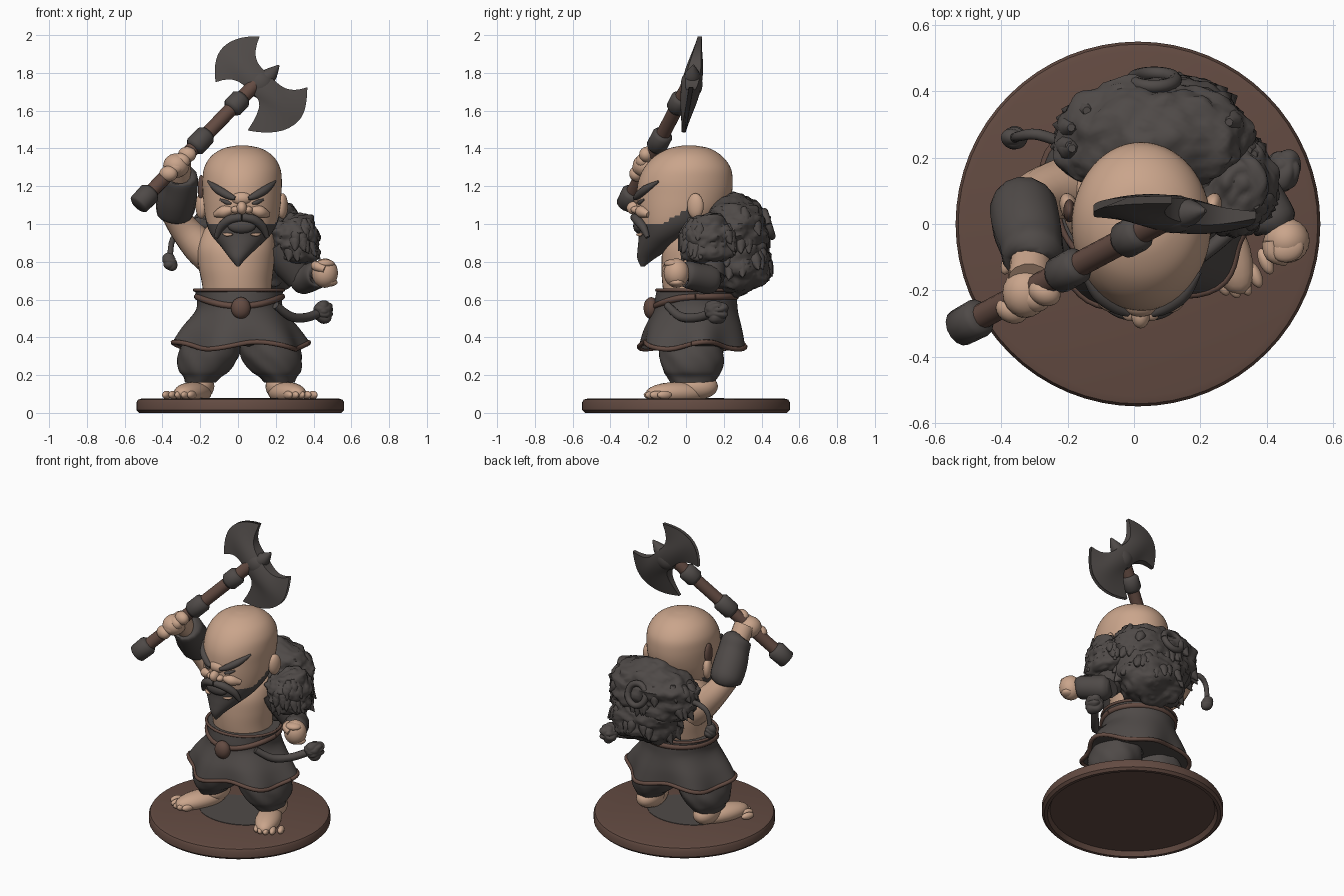
import bpy, bmesh, math, random
from mathutils import Vector, Matrix, noise

if "Cube" in bpy.data.objects:
    bpy.data.objects.remove(bpy.data.objects["Cube"])

random.seed(4)
TAU = 2 * math.pi


def material(name, rgb):
    m = bpy.data.materials.new(name)
    m.diffuse_color = (*rgb, 1)
    m.use_nodes = True
    m.node_tree.nodes["Principled BSDF"].inputs["Base Color"].default_value = m.diffuse_color
    return m


SKIN = material("skin", (0.59, 0.375, 0.26))
GREY = material("charcoal grey", (0.078, 0.068, 0.064))
BROWN = material("dark brown", (0.125, 0.07, 0.054))


def finish(name, bm, mats, rule=None, sharp=60):
    bmesh.ops.recalc_face_normals(bm, faces=bm.faces)
    for f in bm.faces:
        f.smooth = True
        if rule:
            f.material_index = rule(f.calc_center_median())
    me = bpy.data.meshes.new(name)
    bm.to_mesh(me)
    bm.free()
    for m in mats:
        me.materials.append(m)
    me.set_sharp_from_angle(angle=math.radians(sharp))
    ob = bpy.data.objects.new(name, me)
    bpy.context.collection.objects.link(ob)
    return ob


def curve(pts, n=5):
    """Catmull-Rom through tuples of any length."""
    p = [pts[0]] + list(pts) + [pts[-1]]
    out = []
    for i in range(1, len(p) - 2):
        for k in range(n):
            t = k / n
            out.append([0.5 * (2 * b + (c - a) * t + (2 * a - 5 * b + 4 * c - d) * t * t
                               + (3 * b - a - 3 * c + d) * t ** 3)
                        for a, b, c, d in zip(p[i - 1], p[i], p[i + 1], p[i + 2])])
    return out + [list(pts[-1])]


def skin_rings(name, rings, mats, rule=None, sharp=60):
    bm = bmesh.new()
    loops = [[bm.verts.new(v) for v in r] for r in rings]
    n = len(loops[0])
    for a, b in zip(loops, loops[1:]):
        for i in range(n):
            bm.faces.new((a[i], a[(i + 1) % n], b[(i + 1) % n], b[i]))
    bm.faces.new(loops[0])
    bm.faces.new(loops[-1])
    return finish(name, bm, mats, rule, sharp)


def loft(name, rings, mats, rule=None, seg=40, n=5, wave=None, sharp=60):
    """Stacked ellipses (z, cx, rx, y_front, y_back)."""
    out = []
    for z, cx, rx, y0, y1 in (curve(rings, n) if n > 1 else rings):
        loop = []
        for i in range(seg):
            a = TAU * i / seg
            k, dz = wave(a, z) if wave else (1, 0)
            loop.append((cx + rx * k * math.cos(a),
                         (y0 + y1) / 2 + (y1 - y0) / 2 * k * math.sin(a), z + dz))
        out.append(loop)
    skin_rings(name, out, mats, rule, sharp)
    return out


def tube(name, pts, mat, seg=14, n=4):
    """Round tube through (x, y, z, radius)."""
    c = curve(pts, n) if n > 1 else pts
    P = [Vector(p[:3]) for p in c]
    side, rings = None, []
    for i, p in enumerate(P):
        t = (P[min(i + 1, len(P) - 1)] - P[max(i - 1, 0)]).normalized()
        side = t.orthogonal() if side is None else side - t * side.dot(t)
        side.normalize()
        up = t.cross(side)
        rings.append([p + c[i][3] * (side * math.cos(TAU * k / seg) + up * math.sin(TAU * k / seg))
                      for k in range(seg)])
    return skin_rings(name, rings, [mat])


def blob(name, c, r, mat, rot=0, fur=0):
    """Ellipsoid, turned about z; fur adds clumpy noise."""
    bm = bmesh.new()
    bmesh.ops.create_icosphere(bm, subdivisions=5 if fur else 3, radius=1)
    M = Matrix.Rotation(rot, 3, 'Z')
    for v in bm.verts:
        d = v.co.copy()
        p = M @ Vector((d.x * r[0], d.y * r[1], d.z * r[2])) + Vector(c)
        if fur:
            q = Vector((p.x * 8, p.y * 8, p.z * 16))
            p += d * fur * (noise.noise(q) + 0.8 * abs(noise.noise(q * 2.1)))
        v.co = p
    return finish(name, bm, [mat], sharp=50)


# Round base with a hollow underside
R = [(.03, .50), (.0, .515), (.0, .535), (.015, .55), (.055, .55), (.07, .542), (.076, .52)]
loft("base", [(z, .012, r, -r, r) for z, r in R], [BROWN], seg=64, n=1, sharp=40)
loft("base_patch", [(.074, 0, .25, -.2, .2), (.079, 0, .25, -.2, .2)], [GREY], n=1)

# Legs and feet
for s, side in ((-1, "right"), (1, "left")):
    x = .01 + s * .18
    loft(side + "_trouser_leg", [(.16, x + s * .03, .08, -.08, .15), (.19, x + s * .02, .1, -.1, .17),
         (.22, x + s * .01, .132, -.12, .185), (.27, x - s * .005, .155, -.135, .2),
         (.33, x - s * .02, .162, -.14, .2), (.45, x - s * .04, .14, -.13, .2)], [GREY],
         wave=lambda a, z: (1 + .02 * math.sin(7 * a + 40 * z), 0))
    blob(side + "_ankle", (x + s * .03, .06, .14), (.075, .11, .07), SKIN)
    blob(side + "_foot", (x + s * .07, -.05, .105), (.078, .175, .058), SKIN, rot=s * .42)
    for k in range(5):
        blob(side + "_toe", (x + s * (.075 + .033 * k), -.185 + .008 * (k - 1) ** 2, .095),
             (.02, .042, .022), SKIN, rot=s * .42)


# Tunic skirt with folds, trimmed hem, belt, knot and belt tassel
def folds(a, z):
    low = max(0, .55 - z)
    return 1 + .35 * low * math.sin(6 * a + .4), low * (.1 * math.sin(4 * a + .5) - .03)


skirt = loft("skirt", [(.36, .015, .34, -.24, .305), (.375, .015, .34, -.24, .305), (.45, .012, .3, -.22, .295),
             (.54, .01, .235, -.175, .275), (.6, .008, .225, -.165, .27), (.65, .005, .235, -.155, .265)],
             [GREY], seg=72, wave=folds)
tube("hem_trim", [(*p, .013) for p in skirt[2] + skirt[2][:1]], BROWN, seg=8, n=1)
tube("belt", [(.008 + .224 * math.cos(a), .05 + .213 * math.sin(a), .615 - .05 * max(0, -math.sin(a)) ** 2, .017)
              for a in [TAU * i / 16 for i in range(17)]], BROWN, n=3)
tube("waist_trim", [(*p, .009) for p in skirt[-1] + skirt[-1][:1]], BROWN, seg=8, n=1)
blob("belt_knot", (.015, -.185, .555), (.052, .04, .058), BROWN)
tube("belt_cord", [(.2, -.1, .57, .02), (.28, -.03, .51, .024), (.36, .06, .505, .024), (.43, .14, .53, .024)], GREY)
blob("belt_tassel", (.45, .165, .535), (.05, .06, .05), GREY, fur=.02)

# Torso
loft("torso", [(.58, 0, .18, -.11, .22), (.68, -.005, .185, -.125, .24), (.78, -.01, .2, -.13, .25),
     (.88, -.01, .205, -.12, .25), (.97, 0, .18, -.07, .24), (1.04, .01, .11, 0, .2)], [SKIN])


# Head with bearded jaw
def bearded(c):
    edge = 1.0 + .09 * min(1, max(0, (c.y + .12) / .14))
    return int(c.z < edge and c.y < .04)


loft("head", [(.775, 0, .008, -.24, -.22), (.82, 0, .045, -.258, -.16), (.88, .01, .1, -.255, -.06),
     (.94, .015, .155, -.25, .05), (1.0, .02, .186, -.255, .15), (1.07, .022, .2, -.262, .21),
     (1.15, .022, .207, -.262, .24), (1.23, .022, .21, -.252, .247), (1.3, .022, .2, -.22, .235),
     (1.36, .022, .163, -.165, .19), (1.4, .022, .1, -.09, .125), (1.415, .022, .03, -.02, .05)],
     [SKIN, GREY], bearded, seg=56, n=6)


def face(x, z, r, out=0):
    """Tube point lying on the front of the face."""
    return (x, -.01 - (.25 + out) * math.sqrt(1 - min(.95, ((x - .022) / .21) ** 2)), z, r)


m = .02
for s in (-1, 1):
    tube("eyebrow", [face(m + s * .035, 1.135, .01, .015), face(m + s * .075, 1.152, .02, .008),
                     face(m + s * .13, 1.185, .021, .005), face(m + s * .178, 1.225, .006)], GREY)
    tube("eye", [face(m + s * .055, 1.108, .004, .002), face(m + s * .08, 1.115, .012),
                 face(m + s * .115, 1.13, .005)], GREY)
    tube("cheek", [face(m + s * .05, 1.075, .015), face(m + s * .095, 1.065, .032),
                   face(m + s * .14, 1.05, .015)], SKIN)
    tube("moustache", [face(m, 1.035, .02, .015), face(m + s * .06, 1.025, .024, .012),
                       face(m + s * .11, .985, .022, .005), face(m + s * .135, .93, .012)], GREY)
    tube("lower_lip", [face(m + s * .05, .945, .006, .005), face(m + s * .08, .943, .009, .0),
                       face(m + s * .1, .95, .004)], SKIN)
    blob("nostril", (m + s * .033, -.265, 1.075), (.025, .028, .02), SKIN)
    blob("ear", (m + s * .215, .05, 1.095), (.028, .045, .068), SKIN, rot=-s * .3)
blob("nose", (m, -.275, 1.085), (.028, .04, .035), SKIN)
blob("brow_ridge", (m, -.235, 1.135), (.06, .045, .04), SKIN)
blob("mouth", (m, -.25, .99), (.075, .03, .04), GREY)

# Raised arm gripping the axe
tube("raised_upper_arm", [(-.13, .12, .82, .1), (-.2, .11, .88, .095), (-.28, .09, .97, .08),
                          (-.34, .05, 1.06, .07)], SKIN)
tube("raised_bracer", [(-.335, .07, 1.04, .06), (-.335, .06, 1.06, .098), (-.325, .0, 1.13, .105),
                       (-.31, -.06, 1.2, .097), (-.305, -.1, 1.26, .09), (-.305, -.11, 1.27, .05)], GREY)
tube("raised_wrist", [(-.31, -.08, 1.22, .06), (-.315, -.17, 1.33, .065)], SKIN)
blob("shoulder_strap", (-.195, .04, 1.19), (.018, .035, .07), BROWN)
S0, SD = Vector((-.5, -.3, 1.13)), Vector((.62, .33, .64))


def shaft(t, r):
    return (*(S0 + SD * t), r)


blob("gripping_palm", shaft(.28, 0)[:3], (.07, .075, .065), SKIN)
for k in range(4):
    c = S0 + SD * (.2 + .053 * k)
    blob("gripping_finger", c + Vector((.008, -.025, .008)), (.05, .04, .042), SKIN, rot=-.4)

# Axe shaft, pommel and collars
tube("axe_shaft", [shaft(0, .038), shaft(1, .038)], BROWN)
tube("axe_pommel", [shaft(-.05, .045), shaft(-.04, .057), shaft(.05, .06), shaft(.07, .045)], GREY, n=1)
for t0, t1, r in ((.42, .55, .056), (.74, .85, .056)):
    tube("axe_collar", [shaft(t0, .04), shaft(t0 + .02, r), shaft(t1 - .02, r), shaft(t1, .04)], GREY, n=1)


# Double axe head: each crescent blade flares from the hub to a curved edge
def blade(name, sign, tips, reach):
    rings = []
    for u in [i / 10 for i in range(11)]:
        front, back = [], []
        for v in [i / 7 for i in range(-7, 8)]:
            j = int(v > 0)
            w = v * (.065 + (tips[j] - .065) * u ** 4)
            tip = reach[0] + (reach[1] - reach[0]) * (v + 1) / 2
            a = sign * u * (tip + (.28 - tip) * (1 - v * v))
            x, z = .12 - .72 * a + .69 * w, 1.74 + .69 * a + .72 * w
            y, h = .03 + .17 * (z - 1.74), .042 * (1 - u * u) * (1 - .4 * v * v) + .011
            front.append((x, y - h, z))
            back.insert(0, (x, y + h, z))
        rings.append(front + back)
    skin_rings(name, rings, [GREY], sharp=35)


blade("upper_axe_blade", 1, (.158, .18), (.18, .18))
blade("lower_axe_blade", -1, (.225, .16), (.12, .19))
blob("axe_hub", (.12, .03, 1.74), (.075, .058, .075), GREY)
tube("axe_spike", [(.12, .03, 1.75, .05), (.17, .035, 1.79, .04), (.216, .04, 1.84, .005)], GREY)

# Lowered arm with fist
tube("lowered_upper_arm", [(.2, .1, .9, .1), (.27, .12, .8, .095), (.33, .13, .71, .075)], GREY)
tube("lowered_bracer", [(.32, .16, .7, .05), (.34, .13, .705, .078), (.39, .06, .72, .075),
                        (.425, .0, .735, .07), (.43, -.01, .735, .04)], GREY)
blob("fist", (.46, -.05, .74), (.07, .068, .078), SKIN)
for k in range(4):
    blob("fist_finger", (.463 + .005 * k, -.075 + .008 * k, .79 - .033 * k), (.05, .04, .023), SKIN, rot=.3)
tube("fist_thumb", [(.41, -.05, .78, .025), (.42, -.09, .775, .026), (.46, -.108, .76, .02)], SKIN)

# Fur cloak and shoulder pelt, with shaggy tufts hugging the surface
FUR = [("fur_cloak_upper", (.06, .255, .965), (.3, .185, .185), 18),
       ("fur_cloak_lower", (.1, .27, .8), (.235, .18, .175), 16),
       ("fur_shoulder", (.3, .12, .915), (.125, .15, .145), 20)]
for name, c, r, count in FUR:
    blob(name, c, r, GREY, fur=.03)
    for k in range(count):
        a, h = random.uniform(-.5, 3.6), random.uniform(-.5, .5)
        if name == "fur_shoulder":
            a = random.uniform(-2.0, 1.2)
        q = math.sqrt(1 - h * h)
        d = Vector((q * math.cos(a), q * math.sin(a), h))
        p = Vector(c) + Vector((d.x * r[0], d.y * r[1], d.z * r[2]))
        e = p + Vector((d.x * .03, d.y * .012, -.05))
        tube("fur_tuft", [(*(p - d * .03 + Vector((0, 0, .06))), .012), (*(p - d * .02), .036),
                          (*e, .002)], GREY, seg=7, n=3)

# Ring on the back and hanging side tassel
ring = [(.06 + .065 * math.cos(a), .435 - .02 * math.sin(a), 1.0 + .065 * math.sin(a), .02)
        for a in [TAU * i / 14 for i in range(15)]]
tube("cloak_ring", ring, GREY, seg=10, n=2)
tube("side_cord", [(-.2, .24, .95, .017), (-.29, .27, .96, .017), (-.345, .265, .92, .015),
                   (-.36, .26, .83, .015)], GREY)
blob("side_tassel", (-.36, .26, .8), (.036, .036, .042), GREY, fur=.015)
